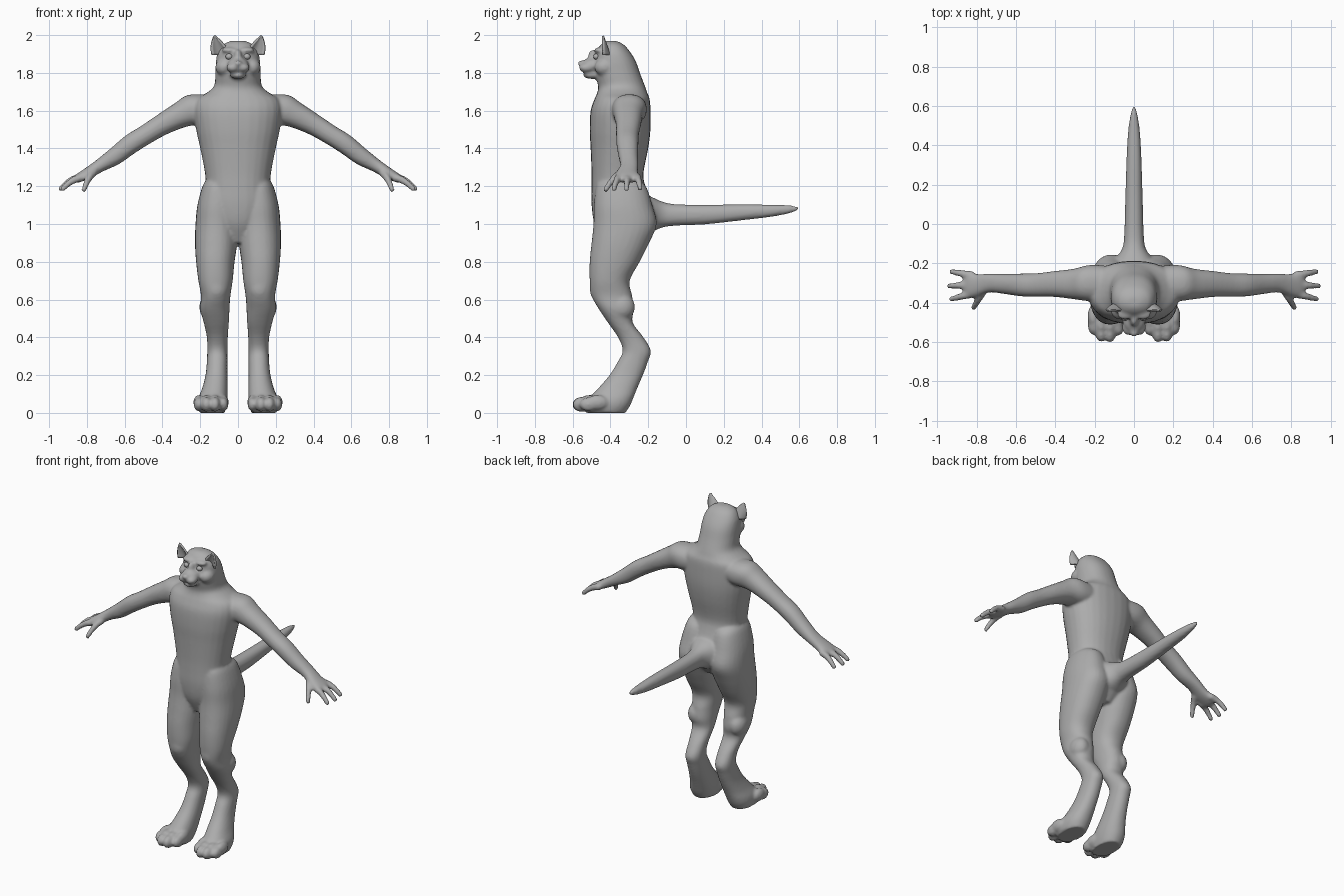
import bpy, bmesh, math
from mathutils import Vector, Matrix

X, Y, Z = Vector((1, 0, 0)), Vector((0, 1, 0)), Vector((0, 0, 1))

fur = bpy.data.materials.new("grey fur")
fur.diffuse_color = (0.42, 0.42, 0.42, 1)


def smooth_keys(keys, steps=4):
    """Catmull-Rom interpolation of section keys."""
    out = []
    for i in range(len(keys) - 1):
        a, b, c, d = (keys[min(max(i + k, 0), len(keys) - 1)] for k in (-1, 0, 1, 2))
        for n in range(steps):
            t = n / steps
            out.append([0.5 * (2 * q + (r - p) * t + (2 * p - 5 * q + 4 * r - s) * t * t
                               + (3 * q - p - 3 * r + s) * t ** 3) for p, q, r, s in zip(a, b, c, d)])
    return out + [list(keys[-1])]


def loft(bm, keys, u, v, sides=28, power=0.9):
    """Closed tube through sections (x, y, z, radius along u, radius along v)."""
    def sq(w):
        return math.copysign(abs(w) ** power, w)
    rings = []
    for x, y, z, ra, rb in smooth_keys(keys):
        ring = []
        for k in range(sides):
            t = 2 * math.pi * k / sides
            ring.append(bm.verts.new(Vector((x, y, z)) + u * ra * sq(math.cos(t)) + v * rb * sq(math.sin(t))))
        rings.append(ring)
    for p, q in zip(rings, rings[1:]):
        for k in range(sides):
            j = (k + 1) % sides
            bm.faces.new((p[k], p[j], q[j], q[k]))
    bm.faces.new(rings[0])
    bm.faces.new(rings[-1])


def column(bm, rows, s=1):
    """Upright loft from rows (z, x min, x max, y front, y back)."""
    loft(bm, [(s * (a + b) / 2, (f + k) / 2, z, (b - a) / 2, (k - f) / 2) for z, a, b, f, k in rows], X, Y)


def ball(bm, c, r):
    bmesh.ops.create_uvsphere(bm, u_segments=24, v_segments=16, radius=1,
                              matrix=Matrix.Translation(c) @ Matrix.Diagonal((*r, 1)))


def finish(bm, name):
    bmesh.ops.recalc_face_normals(bm, faces=bm.faces)
    me = bpy.data.meshes.new(name)
    for f in bm.faces:
        f.smooth = True
    bm.to_mesh(me)
    bm.free()
    me.materials.append(fur)
    ob = bpy.data.objects.new(name, me)
    bpy.context.collection.objects.link(ob)
    return ob


body = bmesh.new()

# torso and neck
column(body, [(z, -w, w, f, k) for z, w, f, k in (
    (0.90, .06, -.44, -.24), (1.00, .15, -.485, -.16), (1.10, .18, -.50, -.18), (1.20, .172, -.50, -.215),
    (1.27, .175, -.50, -.225), (1.40, .20, -.505, -.20), (1.50, .222, -.51, -.188), (1.60, .235, -.505, -.188),
    (1.66, .22, -.485, -.192), (1.695, .165, -.47, -.205), (1.73, .127, -.465, -.217), (1.79, .12, -.48, -.24),
    (1.86, .117, -.485, -.265), (1.91, .107, -.475, -.295), (1.95, .08, -.45, -.33), (1.97, .035, -.42, -.37))])

# muzzle, chin, nose, brow and cheeks
ball(body, (0, -.49, 1.84), (.058, .065, .042))
ball(body, (0, -.50, 1.788), (.045, .045, .02))
ball(body, (0, -.553, 1.850), (.022, .022, .016))
ball(body, (0, -.485, 1.885), (.022, .035, .04))
for s in (-1, 1):
    ball(body, (s * .026, -.525, 1.827), (.036, .042, .026))
    ball(body, (s * .045, -.455, 1.92), (.042, .032, .016))
    ball(body, (s * .075, -.43, 1.83), (.045, .055, .045))

# tail
loft(body, [(0, -.30, 1.05, .14, .12), (0, -.20, 1.05, .11, .10), (0, -.13, 1.05, .062, .07),
            (0, -.06, 1.048, .05, .057), (0, .10, 1.05, .045, .052), (0, .30, 1.062, .039, .042),
            (0, .45, 1.07, .032, .032), (0, .55, 1.078, .019, .021), (0, .60, 1.083, .005, .007)], X, Z)

across = Vector((.5, 0, .87))
for s in (-1, 1):
    # hip, leg and heel
    column(body, [(1.235, .05, .165, -.45, -.26), (1.20, .02, .188, -.475, -.212), (1.10, 0, .215, -.488, -.178),
                  (1.00, 0, .225, -.49, -.155), (.90, .004, .228, -.50, -.195), (.80, .018, .222, -.51, -.245),
                  (.70, .028, .21, -.51, -.298), (.62, .04, .196, -.50, -.285), (.55, .045, .20, -.462, -.275),
                  (.48, .048, .182, -.415, -.283), (.40, .054, .165, -.36, -.225), (.33, .056, .163, -.335, -.186),
                  (.27, .056, .165, -.362, -.202), (.20, .056, .172, -.405, -.228), (.13, .055, .19, -.465, -.258),
                  (.08, .055, .21, -.51, -.278), (.04, .06, .215, -.53, -.295), (0.0, .07, .205, -.53, -.32)], s)
    # kneecap and calf
    ball(body, (s * .115, -.45, .66), (.065, .06, .08))
    ball(body, (s * .15, -.34, .56), (.055, .07, .07))
    # toes
    for x, y, r in ((.078, -.52, .029), (.122, -.555, .031), (.167, -.552, .031), (.207, -.515, .029)):
        ball(body, (s * x, y, .045), (r * .95, .048, r + .008))
        ball(body, (s * x, y + .045, .055), (r, .06, .04))

    # arm
    v = Vector((s * across.x, 0, across.z))
    loft(body, [(s * x, y, z, a, b) for x, y, z, a, b in (
        (.12, -.30, 1.615, .085, .08), (.22, -.30, 1.605, .092, .09), (.30, -.305, 1.578, .078, .07),
        (.40, -.305, 1.527, .066, .057), (.49, -.31, 1.472, .06, .052), (.57, -.31, 1.422, .058, .052),
        (.65, -.305, 1.36, .052, .047), (.73, -.30, 1.31, .048, .035), (.79, -.31, 1.272, .056, .03),
        (.84, -.31, 1.245, .066, .024), (.865, -.31, 1.23, .05, .016))], Y, v)
    # fingers and thumb, from root to tip
    for root, tip in (((.83, -.26, 1.248), (.925, -.243, 1.19)), ((.84, -.31, 1.245), (.938, -.315, 1.186)),
                      ((.83, -.355, 1.245), (.928, -.382, 1.186)), ((.77, -.345, 1.268), (.815, -.425, 1.183))):
        a, b = Vector(root), Vector(tip)
        for k in range(9):
            p = a.lerp(b, k / 8)
            p.z += .012 * math.sin(math.pi * k / 8)
            r = .022 - .007 * k / 8
            ball(body, (s * p.x, p.y, p.z), (r, r, r))

ob = finish(body, "body")
# blend the parts into one skin
m = ob.modifiers.new("blend", 'REMESH')
m.mode, m.voxel_size, m.use_smooth_shade = 'VOXEL', .009, True
m = ob.modifiers.new("soften", 'SMOOTH')
m.factor, m.iterations = .5, 5

for s, side in ((-1, "left"), (1, "right")):
    # cupped pointed ear
    bm = bmesh.new()
    n, h = 10, 10
    grid = []
    for j in range(h + 1):
        t = j / h
        w = .044 * (1 - t ** 1.8) + .003
        row = []
        for i in range(n + 1):
            u = 2 * i / n - 1
            row.append(bm.verts.new((s * (.088 + .036 * t + u * w),
                                     -.405 - .035 * t - .035 * u * u * (1 - t), 1.895 + .1 * t)))
        grid.append(row)
    for a, b in zip(grid, grid[1:]):
        for i in range(n):
            bm.faces.new((a[i], a[i + 1], b[i + 1], b[i]))
    ear = finish(bm, side + "_ear")
    m = ear.modifiers.new("thickness", 'SOLIDIFY')
    m.thickness, m.offset = .012, 0
    # eye
    bm = bmesh.new()
    ball(bm, (s * .047, -.474, 1.886), (.019, .017, .016))
    finish(bm, side + "_eye")
